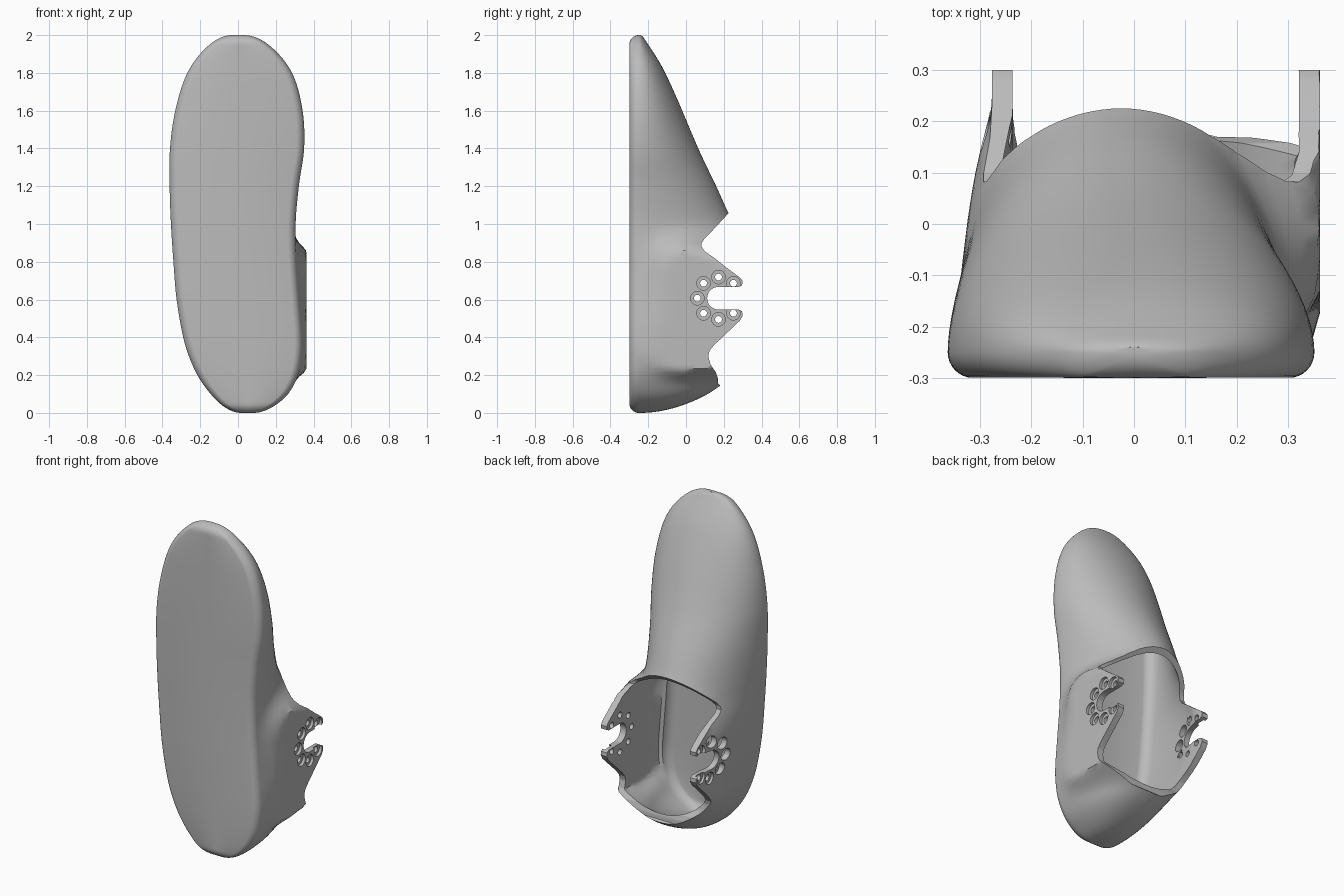
import bpy, bmesh, math
from mathutils import Matrix, Vector

cube = bpy.data.objects.get("Cube")
if cube:
    bpy.data.objects.remove(cube, do_unlink=True)

# Shoe shape along its length: z, right edge, left edge, instep height
SHAPE = [
    (0.0, 0.02, 0.08, -0.245), (0.03, -0.07, 0.18, -0.05), (0.1, -0.145, 0.265, 0.115),
    (0.2, -0.215, 0.318, 0.26), (0.3, -0.26, 0.337, 0.45), (0.4, -0.29, 0.34, 0.5),
    (0.6, -0.325, 0.325, 0.5), (0.8, -0.342, 0.31, 0.41), (1.0, -0.355, 0.305, 0.257),
    (1.2, -0.362, 0.322, 0.16), (1.4, -0.36, 0.35, 0.065), (1.6, -0.332, 0.342, -0.02),
    (1.8, -0.268, 0.286, -0.11), (1.95, -0.15, 0.16, -0.2), (2.0, -0.03, 0.03, -0.245),
]
HINGE_Y, HINGE_Z = 0.172, 0.607


def step(a, b, v):
    t = min(1, max(0, (v - a) / (b - a)))
    return t * t * (3 - 2 * t)


def arc_position(z):
    return math.acos(max(-1, min(1, 1 - z)))


def sample(z, column):
    """Smooth interpolation of one column of the shape table."""
    keys = [arc_position(row[0]) for row in SHAPE]
    vals = [row[column] for row in SHAPE]
    u = arc_position(z)
    last = len(keys) - 1
    i = max(k for k in range(last) if keys[k] <= u + 1e-9)

    def slope(k):
        lo, hi = max(0, k - 1), min(last, k + 1)
        return (vals[hi] - vals[lo]) / (keys[hi] - keys[lo])

    h = keys[i + 1] - keys[i]
    t = (u - keys[i]) / h
    rise = vals[i + 1] - vals[i]
    curve = t * (1 - t) * ((1 - t) * h * slope(i) - t * h * slope(i + 1))
    return vals[i] + rise * t * t * (3 - 2 * t) + curve


def section(z, wall, base, corner):
    """Flat-soled, domed outline, inset by the wall thickness."""
    left, right, top = (sample(z, c) for c in (1, 2, 3))
    mid = (left + right) / 2
    half = max(0.01, (right - left) / 2 - wall)
    height = max(0.01, top - wall - base)
    fade = 1 - step(0.76, 1.0, z)
    pad = 0.14 * step(0.14, 0.32, z) * fade
    upright = step(0.25, 0.44, z) * fade
    power = 2 / (2.4 - 0.5 * step(0.7, 0.95, z) + 0.2 * step(1.4, 2, z))
    points = []
    count = 48
    for k in range(count + 1):
        a = math.pi * k / count
        c, s = math.cos(a), max(0, math.sin(a))
        x = mid + half * math.copysign(abs(c) ** power, c)
        y = base + height * s ** power
        if c > 0:
            # left ankle side swells out to a flat pad
            x += pad * step(-0.26, 0.05, y) * step(0, 0.4, c)
            x = min(x, 0.362 - wall)
        else:
            # right ankle side stays upright
            x += upright * step(0, 0.2, -c) * step(-0.2, 0.1, y) * (min(x, wall - 0.277) - x)
        points.append((x, y))
    # sole corners, rounded off towards heel and toe as well
    r = min(corner, half * 0.9)
    end = max(0, 1 - min(z, 2 - z) / corner)
    drop = corner * max(0.02, math.sqrt(1 - end * end))
    for k in range(1, 16):
        a = math.pi * (1 + k / 16)
        side = 0 if k == 8 else math.copysign(half - r, math.cos(a))
        points.append((mid + side + r * math.cos(a), base + drop * math.sin(a)))
    return points


def finish(name, bm):
    bmesh.ops.recalc_face_normals(bm, faces=bm.faces[:])
    mesh = bpy.data.meshes.new(name)
    bm.to_mesh(mesh)
    bm.free()
    obj = bpy.data.objects.new(name, mesh)
    bpy.context.collection.objects.link(obj)
    return obj


def loft(name, wall, base, corner, heel_gap, toe_gap):
    bm = bmesh.new()
    rings = []
    count = 90
    for i in range(count + 1):
        z = 1 - math.cos(math.pi * i / count)
        z_out = z + heel_gap * (1 - step(0, 0.4, z)) - toe_gap * step(1.4, 2, z)
        rings.append([bm.verts.new((x, y, z_out)) for x, y in section(z, wall, base, corner)])
    for a, b in zip(rings, rings[1:]):
        for k in range(len(a)):
            n = (k + 1) % len(a)
            bm.faces.new((a[k], a[n], b[n], b[k]))
    bm.faces.new(rings[0])
    bm.faces.new(rings[-1])
    return finish(name, bm)


def opening():
    """Side profile of the foot opening with both slotted ears."""
    outline = [(0.6, 1.55), (0.228, 1.06), (0.14, 0.965), (0.1, 0.925), (0.083, 0.9),
               (0.082, 0.88), (0.1, 0.855), (0.15, 0.82), (0.22, 0.765), (0.285, 0.717),
               (0.3, 0.698), (0.297, 0.675), (0.28, 0.667)]
    for k in range(17):
        a = math.pi * (0.5 + k / 16)
        outline.append((HINGE_Y + 0.06 * math.cos(a), HINGE_Z + 0.06 * math.sin(a)))
    outline += [(0.28, 0.547), (0.297, 0.537), (0.3, 0.515), (0.285, 0.488), (0.15, 0.36),
                (0.125, 0.33), (0.118, 0.3), (0.13, 0.255), (0.158, 0.215), (0.168, 0.185),
                (0.17, 0.155), (0.2, 0.13), (0.6, 0.1)]
    bm = bmesh.new()
    face = bm.faces.new([bm.verts.new((-0.6, y, z)) for y, z in outline])
    ext = bmesh.ops.extrude_face_region(bm, geom=[face])["geom"]
    moved = [v for v in ext if isinstance(v, bmesh.types.BMVert)]
    bmesh.ops.translate(bm, vec=(1.2, 0, 0), verts=moved)
    return finish("opening_cutter", bm)


def hole_ring(name, radius, spans):
    """Seven cylinders around the hinge slot for every x span."""
    bm = bmesh.new()
    turn = Matrix.Rotation(math.pi / 2, 4, "Y")
    for lo, hi in spans:
        for k in range(1, 8):
            a = k * math.pi / 4
            spot = Vector(((lo + hi) / 2, HINGE_Y + 0.112 * math.cos(a), HINGE_Z + 0.112 * math.sin(a)))
            bmesh.ops.create_cone(bm, cap_ends=True, segments=24, radius1=radius, radius2=radius,
                                  depth=hi - lo, matrix=Matrix.Translation(spot) @ turn)
    return finish(name, bm)


# Outer body, then hollow, opening, bolt holes and their recesses
shell = loft("shoe_shell", 0, -0.25, 0.05, 0, 0)
cutters = [
    loft("cavity_cutter", 0.04, -0.19, 0.06, 0.045, 0.12),
    opening(),
    hole_ring("bolt_hole_cutter", 0.018, [(-0.6, 0.6)]),
    hole_ring("recess_cutter", 0.036, [(-0.6, -0.262), (0.345, 0.6)]),
]
bpy.ops.object.select_all(action="DESELECT")
bpy.context.view_layer.objects.active = shell
shell.select_set(True)
for cutter in cutters:
    cutter.hide_render = True
    cut = shell.modifiers.new(cutter.name, "BOOLEAN")
    cut.operation = "DIFFERENCE"
    cut.solver = "EXACT"
    cut.object = cutter
    bpy.ops.object.modifier_apply(modifier=cut.name)
    bpy.data.objects.remove(cutter, do_unlink=True)

# Plain grey finish
grey = bpy.data.materials.new("plain_grey")
grey.use_nodes = True
grey.diffuse_color = (0.5, 0.5, 0.5, 1)
grey.node_tree.nodes["Principled BSDF"].inputs["Base Color"].default_value = (0.5, 0.5, 0.5, 1)
shell.data.materials.clear()
shell.data.materials.append(grey)
bpy.ops.object.shade_smooth_by_angle(angle=math.radians(35))
